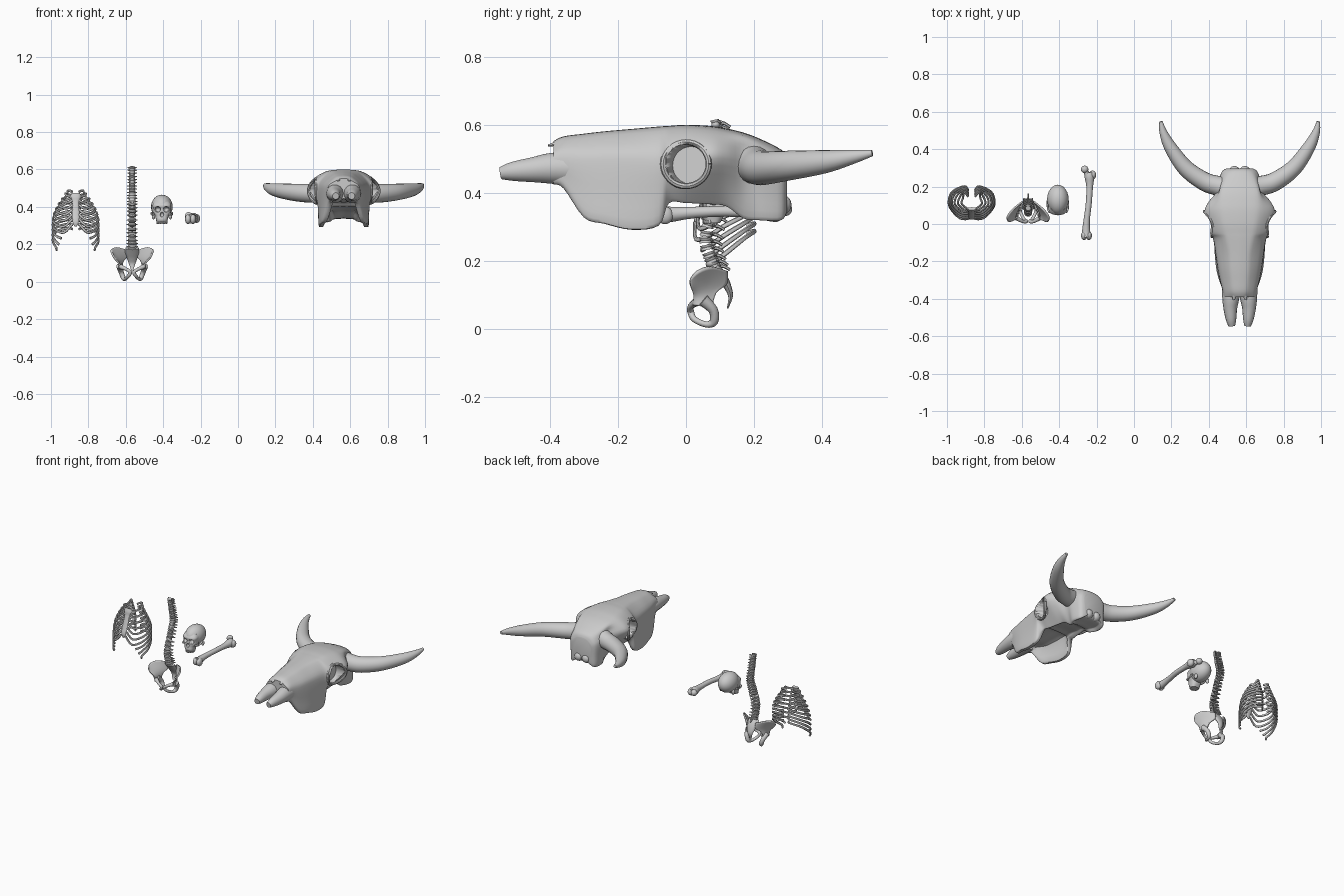
import bpy, bmesh, math
from mathutils import Vector, Matrix

if "Cube" in bpy.data.objects:
    bpy.data.objects.remove(bpy.data.objects["Cube"])


def cat(P, n):
    """Smooth (Catmull-Rom) resampling of a list of tuples."""
    out = []
    for i in range(len(P) - 1):
        a, b, c, d = P[max(i - 1, 0)], P[i], P[i + 1], P[min(i + 2, len(P) - 1)]
        for k in range(n):
            t = k / n
            out.append(tuple(q + .5 * t * (r - p + t * (2*p - 5*q + 4*r - s + t * (3*(q - r) + s - p)))
                             for p, q, r, s in zip(a, b, c, d)))
    return out + [tuple(P[-1])]


def loft(bm, rings):
    vs = [[bm.verts.new(p) for p in r] for r in rings]
    n = len(vs[0])
    for a, b in zip(vs, vs[1:]):
        for i in range(n):
            bm.faces.new((a[i], a[(i + 1) % n], b[(i + 1) % n], b[i]))
    bm.faces.new(vs[0][::-1])
    bm.faces.new(vs[-1])


def tube(bm, pts, ref=(0, 0, 1), sides=10, sub=4, flat=1.0):
    """Tube through (x, y, z, radius) points; flat scales it along ref."""
    P = cat(pts, sub)
    rings = []
    for i, p in enumerate(P):
        t = (Vector(P[min(i + 1, len(P) - 1)][:3]) - Vector(P[max(i - 1, 0)][:3])).normalized()
        n = Vector(ref).cross(t).normalized()
        b = t.cross(n)
        rings.append([Vector(p[:3]) + p[3] * (n * math.cos(a) + b * flat * math.sin(a))
                      for a in (2 * math.pi * k / sides for k in range(sides))])
    loft(bm, rings)


def ball(bm, c, r):
    r = r if isinstance(r, tuple) else (r, r, r)
    bmesh.ops.create_uvsphere(bm, u_segments=24, v_segments=16, radius=1,
                              matrix=Matrix.Translation(c) @ Matrix.Diagonal((*r, 1)))


def finish(bm, name, angle=40):
    bmesh.ops.recalc_face_normals(bm, faces=bm.faces[:])
    me = bpy.data.meshes.new(name)
    bm.to_mesh(me)
    bm.free()
    ob = bpy.data.objects.new(name, me)
    bpy.context.collection.objects.link(ob)
    activate(ob)
    bpy.ops.object.shade_smooth_by_angle(angle=math.radians(angle))
    return ob


def activate(ob):
    for o in bpy.context.selected_objects:
        o.select_set(False)
    ob.select_set(True)
    bpy.context.view_layer.objects.active = ob


def cut(ob, cutter):
    activate(ob)
    m = ob.modifiers.new("cut", 'BOOLEAN')
    m.operation, m.object = 'DIFFERENCE', cutter
    bpy.ops.object.modifier_apply(modifier=m.name)


# --- Bull skull: sections y, top z, top w, max w, max z, cheek w, cheek z, palate z
C = .565
rows = [(-.39, .552, .045, .085, .49, .075, .425, .44), (-.36, .566, .05, .09, .49, .085, .413, .44),
        (-.30, .574, .055, .105, .48, .11, .328, .43), (-.24, .581, .06, .116, .48, .125, .31, .42),
        (-.16, .588, .065, .128, .48, .133, .293, .42), (-.08, .595, .08, .142, .48, .133, .305, .42),
        (-.05, .597, .09, .162, .49, .115, .37, .40), (0, .60, .10, .178, .49, .105, .37, .395),
        (.07, .597, .11, .188, .50, .095, .367, .38), (.12, .589, .11, .165, .50, .088, .36, .37),
        (.17, .577, .105, .125, .49, .08, .325, .34), (.22, .558, .09, .115, .48, .10, .32, .335),
        (.28, .527, .065, .095, .46, .09, .32, .335), (.297, .50, .045, .07, .45, .06, .345, .355)]
rings = []
for y, zt, wt, wm, zm, wb, zb, zp in cat(rows, 4):
    half = cat([(0, zt), (.55 * wt, zt - .003), (wt, zt - .014), (.9 * wm, zm + .45 * (zt - zm)),
                (wm, zm), (.5 * (wb + wm), .5 * (zm + zb)), (wb, zb + .01), (wb - .012, zb),
                (wb - .028, zb + .012), (wb - .04, zp), (0, zp + .004)], 3)
    rings.append([(C + x, y, z) for x, z in half] + [(C - x, y, z) for x, z in half[-2:0:-1]])
bm = bmesh.new()
loft(bm, rings)
bull = finish(bm, "bull_skull", 50)

bm = bmesh.new()
for s in (1, -1):
    d = Vector((s, -.2, .05))
    bmesh.ops.create_cone(bm, cap_ends=True, segments=32, radius1=.055, radius2=.07, depth=.15,
                          matrix=Matrix.Translation((C + s * .175, 0, .485)) @ d.to_track_quat('Z', 'Y').to_matrix().to_4x4())
eye_cut = finish(bm, "bull_eye_cutter")
cut(bull, eye_cut)
bpy.data.objects.remove(eye_cut)

for s, side in ((1, "right"), (-1, "left")):
    # Eye rim
    bm = bmesh.new()
    ring = []
    for k in range(33):
        a = 2 * math.pi * k / 32
        ring.append((C + s * (.168 - .025 * math.sin(a) ** 2 + .02 * math.cos(a)),
                     .067 * math.cos(a), .485 + .065 * math.sin(a), .009))
    tube(bm, ring, (1, 0, 0), 8, 1)
    finish(bm, "eye_rim_" + side)
    # Horn
    bm = bmesh.new()
    horn = [(.06, .19, .49, .06), (.12, .205, .478, .053), (.19, .228, .473, .05), (.29, .30, .48, .044),
            (.37, .41, .492, .034), (.408, .49, .506, .021), (.421, .548, .517, .009)]
    tube(bm, [(C + s * x, y, z, r) for x, y, z, r in horn], sides=20, sub=5)
    finish(bm, "horn_" + side)
    # Muzzle prong and nasal point
    bm = bmesh.new()
    prong = [(.045, -.34, .472, .05), (.048, -.40, .472, .045), (.05, -.45, .468, .037),
             (.046, -.51, .463, .028), (.042, -.545, .458, .018)]
    tube(bm, [(C + s * x, y, z, r) for x, y, z, r in prong], sides=14, flat=1.02)
    tube(bm, [(C + s * .025, -.36, .55, .016), (C + s * .032, -.405, .539, .006)], flat=.6)
    finish(bm, "muzzle_" + side)
bm = bmesh.new()
for s in (1, -1):
    ball(bm, (C + s * .028, .28, .365), .03)
finish(bm, "occipital_knobs")

# --- Rib cage
R = -.868
bm = bmesh.new()
for i in range(10):
    t = i / 9
    u = min(1, i / 6)
    zb, drop = .487 - .2 * t, .03 + .09 * t
    w = .055 + .068 * math.sin(min(1, t * 1.6) * math.pi / 2)
    yb, yf = .168 + .034 * min(1, 2 * t), .085 - .055 * u
    path = [(.018, yb - .022, zb - .006), (.04, yb, zb), (w * .85, yb - .03, zb - .02),
            (w, .115, zb - drop * .55), (w * .86, .5 * (.115 + yf), zb - drop * .85)]
    if i < 7:
        path += [(w * .5, yf, zb - drop), (.016, yf - .004, .462 - .15 * u)]
    else:
        path += [(w * (.62 + .1 * (i - 7)), .045 + .016 * (i - 7), zb - drop)]
    for s in (1, -1):
        tube(bm, [(R + s * x, y, z, .0055) for x, y, z in path], sides=8, flat=1.3)
finish(bm, "ribs")
bm = bmesh.new()
tube(bm, [(R, .082, .472, .024), (R, .074, .45, .026), (R, .066, .425, .017), (R, .045, .36, .02),
          (R, .03, .32, .017), (R, .03, .295, .006)], (0, 1, 0), 12, 4, .35)
finish(bm, "sternum")

# --- Spine
S = -.566
curve = cat([(.08, .185), (.058, .27), (.09, .38), (.115, .46), (.1, .54), (.085, .612)], 40)
bm = bmesh.new()
N = 24
for i in range(N):
    f = i / (N - 1)
    k = int((.015 + .97 * f) * (len(curve) - 2))
    y, z = curve[k]
    t = Vector((0, curve[k + 1][0] - y, curve[k + 1][1] - z)).normalized()
    c, r, h = Vector((S, y, z)), .023 - .008 * f, .0075
    tube(bm, [(*(c + t * h * q), r * m) for q, m in ((-1, 1), (-.6, 1), (0, .85), (.6, 1), (1, 1))],
         (0, 1, 0), 12, 1, .85)
    p = c + Vector((0, r * .7, 0))
    tube(bm, [(*p, .007), (*(p + Vector((0, .018, -.004))), .005), (*(p + Vector((0, .034, -.014))), .004)],
         (1, 0, 0), 6, 2)
    for s in (1, -1):
        tube(bm, [(*p, .006), (p.x + s * (.03 - .006 * f), p.y + .008, p.z + .002, .003)], sides=6, sub=1)
finish(bm, "spine")

# --- Pelvis
bm = bmesh.new()
tube(bm, [(S, .085, .18, .036), (S, .105, .155, .037), (S, .122, .125, .028), (S, .131, .095, .017),
          (S, .122, .06, .005)], (0, 1, 0), 12, 4, .4)
finish(bm, "sacrum")
wing = [[(.105, .012, .145), (.112, .035, .17), (.085, .075, .183), (.03, .12, .17)],
        [(.096, .013, .127), (.085, .045, .137), (.065, .075, .14), (.03, .118, .133)],
        [(.072, .022, .10), (.07, .04, .098), (.064, .06, .10), (.05, .088, .107)],
        [(.062, .022, .07), (.07, .036, .068), (.068, .055, .066), (.058, .075, .065)]]
pub = [(.068, .05, .085, .018), (.06, .08, .055, .014), (.048, .082, .022, .013), (.04, .06, .013, .009),
       (.022, .025, .028, .009), (.01, .014, .05, .01), (.03, .014, .066, .009), (.062, .032, .08, .013)]
for s, side in ((1, "right"), (-1, "left")):
    bm = bmesh.new()
    grid = list(zip(*[cat(c, 4) for c in zip(*[cat(r, 4) for r in wing])]))
    vs = [[bm.verts.new((S + s * x, y, z)) for x, y, z in row] for row in grid]
    for a, b in zip(vs, vs[1:]):
        for i in range(len(a) - 1):
            bm.faces.new((a[i], a[i + 1], b[i + 1], b[i]))
    ob = finish(bm, "hip_wing_" + side)
    m = ob.modifiers.new("thick", 'SOLIDIFY')
    m.thickness, m.offset = .009, 0
    bm = bmesh.new()
    tube(bm, [(S + s * x, y, z, r) for x, y, z, r in pub], (1, 0, 0), 10, 4)
    finish(bm, "hip_ring_" + side)

# --- Human skull
H = -.407
bm = bmesh.new()
ball(bm, (H, .13, .401), (.058, .08, .064))
for v in bm.verts:  # wider at the back
    v.co.x = H + (v.co.x - H) * (1 + 1.1 * min(0, v.co.y - .12))
cranium = finish(bm, "cranium")
bm = bmesh.new()
face = [(.311, .027, .058, .10), (.33, .031, .047, .11), (.35, .036, .049, .115), (.368, .046, .05, .12),
        (.39, .047, .051, .12), (.41, .05, .049, .13), (.43, .04, .066, .13)]
rings = []
for z, w, yf, yb in cat(face, 4):
    ring = []
    for k in range(28):
        c, s = math.cos(2 * math.pi * k / 28), math.sin(2 * math.pi * k / 28)
        ring.append((H + w * math.copysign(abs(c) ** .75, c),
                     .5 * (yf + yb) + .5 * (yb - yf) * math.copysign(abs(s) ** .75, s), z))
    rings.append(ring)
loft(bm, rings)
face_ob = finish(bm, "face")
cutters = []
for c, r in (((H - .023, .05, .387), (.016, .028, .015)), ((H + .023, .05, .387), (.016, .028, .015)),
             ((H, .047, .359), (.009, .018, .013))):
    bm = bmesh.new()
    ball(bm, c, r)
    cutters.append(finish(bm, "socket_cutter"))
for c in cutters:
    cut(face_ob, c)
    cut(cranium, c)
    bpy.data.objects.remove(c)
bm = bmesh.new()
for s in (1, -1):
    tube(bm, [(H + s * .042, .062, .362, .007), (H + s * .054, .085, .36, .005), (H + s * .054, .125, .368, .006)])
    ball(bm, (H + s * .045, .145, .35), (.009, .012, .017))
finish(bm, "cheekbones")
bm = bmesh.new()
for k in range(-4, 5):
    a = k * .3
    ball(bm, (H + .027 * math.sin(a), .08 - .028 * math.cos(a), .316), (.0042, .004, .008))
finish(bm, "teeth")

# --- Thigh bone lying along y
bm = bmesh.new()
tube(bm, [(-.254, -.07, .336, .026), (-.256, -.04, .337, .022), (-.253, .02, .342, .017), (-.242, .11, .346, .016),
          (-.237, .2, .344, .018), (-.238, .25, .342, .026), (-.242, .275, .342, .022)], sides=16)
tube(bm, [(-.242, .25, .343, .02), (-.256, .278, .348, .014), (-.265, .295, .352, .014)], sides=12)
ball(bm, (-.264, .292, .352), .02)
ball(bm, (-.222, .262, .338), (.02, .024, .024))
for x in (-.267, -.241):
    ball(bm, (x, -.062, .334), (.016, .024, .026))
finish(bm, "thigh_bone")
